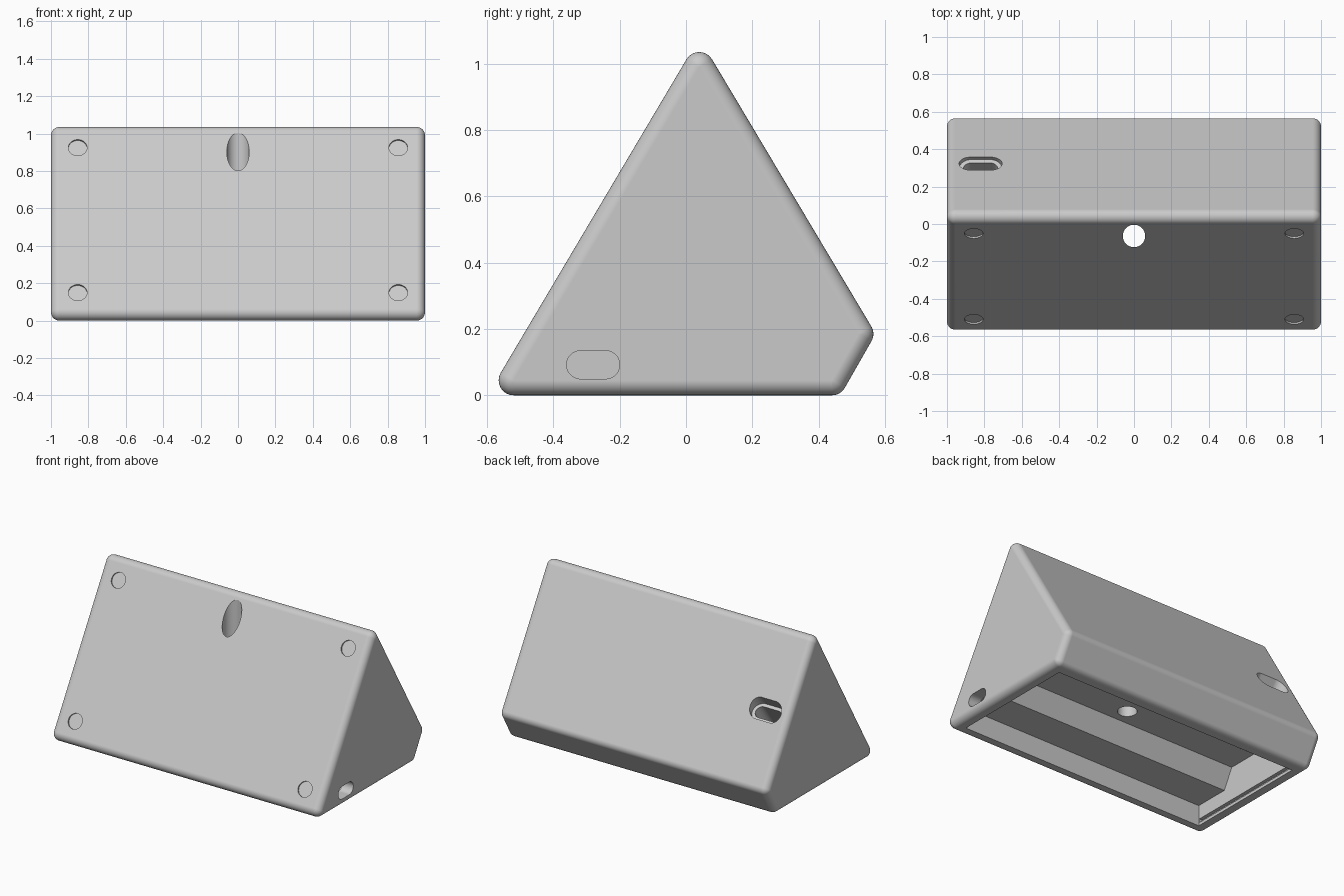
import bpy, bmesh, math
from mathutils import Vector, Matrix

old = bpy.data.objects.get("Cube")
if old:
    bpy.data.objects.remove(old, do_unlink=True)

grey = bpy.data.materials.new("light grey")
grey.use_nodes = True
colour = (0.59, 0.59, 0.59, 1)
grey.diffuse_color = colour
grey.node_tree.nodes["Principled BSDF"].inputs["Base Color"].default_value = colour

X, Y, Z = Vector((1, 0, 0)), Vector((0, 1, 0)), Vector((0, 0, 1))
R = 0.045          # edge rounding radius
STEPS = 8
# Centres of the rounded corners in the y-z plane, counter-clockwise
CORNERS = [Vector(p) for p in ((-0.52, R), (0.44, R), (0.52, 0.185), (0.04, 0.99))]


def make_object(name, bm):
    bmesh.ops.recalc_face_normals(bm, faces=bm.faces)
    mesh = bpy.data.meshes.new(name)
    bm.to_mesh(mesh)
    bm.free()
    mesh.materials.append(grey)
    obj = bpy.data.objects.new(name, mesh)
    bpy.context.collection.objects.link(obj)
    return obj


def loft(name, rings):
    """Skin closed rings of points and cap both ends."""
    bm = bmesh.new()
    rows = [[bm.verts.new(p) for p in ring] for ring in rings]
    for a, b in zip(rows, rows[1:]):
        for i in range(len(a)):
            j = (i + 1) % len(a)
            bm.faces.new((a[i], a[j], b[j], b[i]))
    bm.faces.new(rows[0])
    bm.faces.new(rows[-1])
    bmesh.ops.remove_doubles(bm, verts=bm.verts, dist=0.0001)
    return make_object(name, bm)


def rounded_profile(x, radius):
    ring = []
    for i, c in enumerate(CORNERS):
        before = c - CORNERS[i - 1]
        after = CORNERS[(i + 1) % len(CORNERS)] - c
        start = math.atan2(-before.x, before.y)
        turn = (math.atan2(-after.x, after.y) - start) % math.tau
        for k in range(STEPS + 1):
            t = start + turn * k / STEPS
            ring.append((x, c.x + radius * math.cos(t), c.y + radius * math.sin(t)))
    return ring


def sloped_face(a, b):
    """A point on the flat between two corners, its normal and its uphill direction."""
    d = (CORNERS[b] - CORNERS[a]).normalized()
    normal = Vector((0, d.y, -d.x))
    uphill = Vector((0, d.x, d.y)) * math.copysign(1, d.y)
    return Vector((0, *CORNERS[a])) + normal * R, normal, uphill


def prism(name, points, half):
    return loft(name, [[(s * half, y, z) for y, z in points] for s in (-1, 1)])


def pill(name, centre, out, up, width, height, depth, proud=0.1):
    """Rounded slot (a circle when width equals height) sunk along -out."""
    frame = Matrix((up.cross(out), up, out)).transposed()
    r, shift = height / 2, (width - height) / 2
    outline = []
    for side in (1, -1):
        for k in range(20):
            t = math.pi * (k / 20 - 0.5)
            outline.append((side * (shift + r * math.cos(t)), side * r * math.sin(t)))
        if shift > 0:
            outline.append((side * shift, side * r))
    return loft(name, [[Vector(centre) + frame @ Vector((u, v, w)) for u, v in outline]
                       for w in (-depth, proud)])


# Wedge body with every edge rolled
angles = [math.pi / 2 * k / STEPS for k in range(STEPS + 1)]
ends = [(1 - R + R * math.sin(t), R * math.cos(t)) for t in angles]
rings = [rounded_profile(-x, r) for x, r in reversed(ends)]
rings += [rounded_profile(x, r) for x, r in ends]
body = loft("wedge_body", rings)

# Stepped cavity, open at the bottom, with a groove for a sliding lid
cutters = [
    prism("cavity_cutter", [(-0.485, -0.1), (0.39, -0.1), (0.39, 0.27),
                            (-0.175, 0.27), (-0.245, 0.14), (-0.485, 0.14)], 0.917),
    prism("lid_groove_cutter", [(-0.48, 0.02), (0.42, 0.02),
                                (0.42, 0.045), (-0.48, 0.045)], 0.94),
]

# Vertical hole through the top of the front
cutters.append(pill("vertical_hole_cutter", (0, -0.064, 1.0), Z, Y, 0.12, 0.12, 0.8))

# Four shallow round recesses in the front face
base, normal, uphill = sloped_face(3, 0)
for z in (0.15, 0.925):
    spot = base + uphill * ((z - base.z) / uphill.z)
    for x in (-0.857, 0.857):
        cutters.append(pill("recess_cutter", spot + X * x, normal, uphill, 0.1, 0.1, 0.01))

# Stepped port in the back face, slanting steeply down into the cavity
base, normal, uphill = sloped_face(2, 3)
spot = base + uphill * ((0.323 - base.y) / uphill.y) - X * 0.82
slant = math.radians(54)
out = Vector((0, math.cos(slant), math.sin(slant)))
up = out.cross(X)
up *= math.copysign(1, up.z)
cutters.append(pill("port_cutter", spot, out, up, 0.23, 0.125, 0.05))
cutters.append(pill("port_throat_cutter", spot, out, up, 0.185, 0.08, 0.48, 0))

# Cable slot in the end
cutters.append(pill("cable_slot_cutter", (1, -0.28, 0.092), X, Z, 0.16, 0.085, 0.15))

bpy.ops.object.select_all(action="DESELECT")
bpy.context.view_layer.objects.active = body
body.select_set(True)
for cutter in cutters:
    cutter.hide_render = True
    mod = body.modifiers.new("cut", "BOOLEAN")
    mod.operation = "DIFFERENCE"
    mod.solver = "EXACT"
    mod.object = cutter
    bpy.ops.object.modifier_apply(modifier=mod.name)
    bpy.data.objects.remove(cutter, do_unlink=True)

bpy.ops.object.shade_smooth_by_angle(angle=math.radians(30))
weighted = body.modifiers.new("weighted_normals", "WEIGHTED_NORMAL")
weighted.keep_sharp = True
